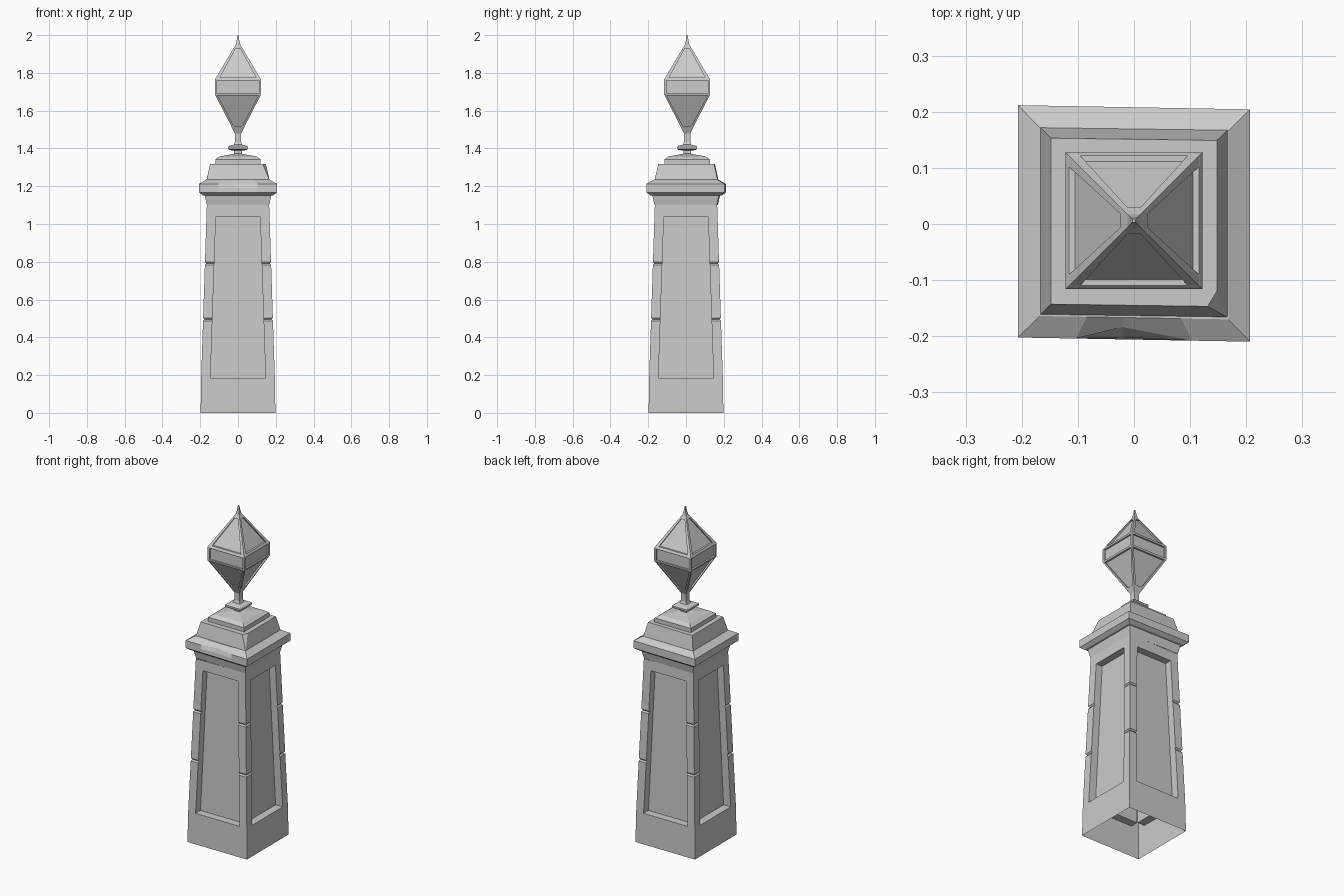
import bpy, bmesh

if "Cube" in bpy.data.objects:
    bpy.data.objects.remove(bpy.data.objects["Cube"])

stone = bpy.data.materials.new("grey stone")
stone.diffuse_color = (0.6, 0.6, 0.6, 1)
stone.use_nodes = True
stone.node_tree.nodes["Principled BSDF"].inputs["Base Color"].default_value = stone.diffuse_color


def finish(name, bm, y0=0.0):
    """Weld, orient and store one part."""
    bmesh.ops.remove_doubles(bm, verts=bm.verts, dist=0.0003)
    bmesh.ops.recalc_face_normals(bm, faces=bm.faces)
    mesh = bpy.data.meshes.new(name)
    bm.to_mesh(mesh)
    bm.free()
    mesh.materials.append(stone)
    ob = bpy.data.objects.new(name, mesh)
    ob.location.y = y0
    bpy.context.collection.objects.link(ob)


def panelled(name, rows, y0=0.0, cap=False):
    """Four-sided tower of rows (z, half width, panel half width, panel plane or None)."""
    bm = bmesh.new()

    def quad(k, *pts):
        vs = []
        for x, r, z in pts:
            x, y = x, -r
            for _ in range(k):
                x, y = -y, x
            vs.append(bm.verts.new((x, y, z)))
        bm.faces.new(vs)

    for k in range(4):
        for (z, h, p, q), (Z, H, P, Q) in zip(rows, rows[1:]):
            for s in (-1, 1):                       # corner strips
                quad(k, (s*h, h, z), (s*p, h, z), (s*P, H, Z), (s*H, H, Z))
            if q and Q:                             # sunk panel with its side reveals
                for s in (-1, 1):
                    quad(k, (s*p, h, z), (s*p, q, z), (s*P, Q, Z), (s*P, H, Z))
                quad(k, (-p, q, z), (p, q, z), (P, Q, Z), (-P, Q, Z))
            else:                                   # plain stone
                quad(k, (-p, h, z), (p, h, z), (P, H, Z), (-P, H, Z))
            if q and not Q:                         # head of the panel
                quad(k, (-p, h, z), (p, h, z), (p, q, z), (-p, q, z))
            if Q and not q:                         # sill of the panel
                quad(k, (-P, H, Z), (P, H, Z), (P, Q, Z), (-P, Q, Z))
    if cap:
        z, h = rows[-1][:2]
        bm.faces.new([bm.verts.new((x*h, y*h, z)) for x, y in ((-1, -1), (1, -1), (1, 1), (-1, 1))])
    finish(name, bm, y0)


def stacked(name, rings, skew=0.0, y0=0.0, bottom=False):
    """Square rings (z, half width, front chip depth, corner chip) joined into a solid."""
    bm = bmesh.new()
    loops = []
    for z, h, chip, cut in rings:
        pts = [(-h, -h), (-0.5*h, -h), (-0.1*h, -h + chip), (0.5*h, -h),
               (h - cut*0.6, -h), (h, -h + cut), (h, h), (-h, h)]
        loops.append([bm.verts.new((x, y - skew*x, z)) for x, y in pts])
    for a, b in zip(loops, loops[1:]):
        for i in range(8):
            j = (i + 1) % 8
            bm.faces.new((a[i], a[j], b[j], b[i]))
    bm.faces.new(loops[-1])
    if bottom:
        bm.faces.new(loops[0])
    finish(name, bm, y0)


# Tapering shaft, open underneath, with joints cut across the corner strips
def shaft_row(z, notch=0.0):
    t = (z - 0.185) / (1.04 - 0.185)
    return (z, 0.195 - 0.028*t - notch, 0.146 - 0.029*t, 0.148 - 0.023*t)


shaft = [(0, 0.198, 0.146, None), (0.184, 0.195, 0.146, None), shaft_row(0.185)]
for joint in (0.495, 0.79):
    shaft += [shaft_row(joint - 0.008), shaft_row(joint, 0.007), shaft_row(joint + 0.008)]
shaft += [shaft_row(1.04), (1.041, 0.167, 0.117, None), (1.10, 0.165, 0.117, None)]
panelled("shaft", shaft)

# Flared cornice and projecting slab, with a chipped front edge
stacked("cornice", [(1.10, 0.165, 0, 0), (1.15, 0.176, 0, 0), (1.152, 0.187, 0, 0),
                    (1.167, 0.207, 0, 0), (1.19, 0.207, 0.004, 0), (1.212, 0.207, 0.022, 0),
                    (1.235, 0.168, 0, 0)], skew=0.018, y0=0.001)

# Sloping tier with one broken corner
stacked("tier", [(1.232, 0.167, 0, 0), (1.255, 0.162, 0, 0.008), (1.317, 0.148, 0, 0.028)],
        skew=0.014, y0=0.003)

# Stepped plinth under the finial
stacked("plinth", [(1.315, 0.120, 0, 0), (1.342, 0.120, 0, 0), (1.358, 0.098, 0, 0),
                   (1.366, 0.050, 0, 0), (1.372, 0.022, 0, 0)], y0=0.006)

# Neck with its square collar
stacked("neck_collar", [(1.365, 0.020, 0, 0), (1.388, 0.020, 0, 0), (1.392, 0.046, 0, 0),
                        (1.398, 0.053, 0, 0), (1.408, 0.053, 0, 0), (1.414, 0.046, 0, 0),
                        (1.420, 0.022, 0, 0), (1.435, 0.017, 0, 0), (1.486, 0.017, 0, 0)],
        y0=0.006, bottom=True)

# Double-pyramid finial with sunk panels on every face
panelled("finial", [
    (1.480, 0.017, 0.010, None), (1.514, 0.034, 0.020, None), (1.515, 0.034, 0.020, 0.024),
    (1.680, 0.119, 0.108, 0.109), (1.681, 0.120, 0.108, None), (1.685, 0.122, 0.110, None),
    (1.690, 0.122, 0.110, None), (1.691, 0.122, 0.110, 0.112), (1.759, 0.122, 0.110, 0.112),
    (1.760, 0.122, 0.110, None), (1.765, 0.122, 0.100, None), (1.774, 0.117, 0.096, None),
    (1.775, 0.116, 0.096, 0.105), (1.930, 0.024, 0.012, 0.014), (1.931, 0.023, 0.012, None),
    (1.950, 0.012, 0.006, None), (1.970, 0.007, 0.003, None), (2.0, 0.003, 0.001, None)],
    y0=0.006, cap=True)
